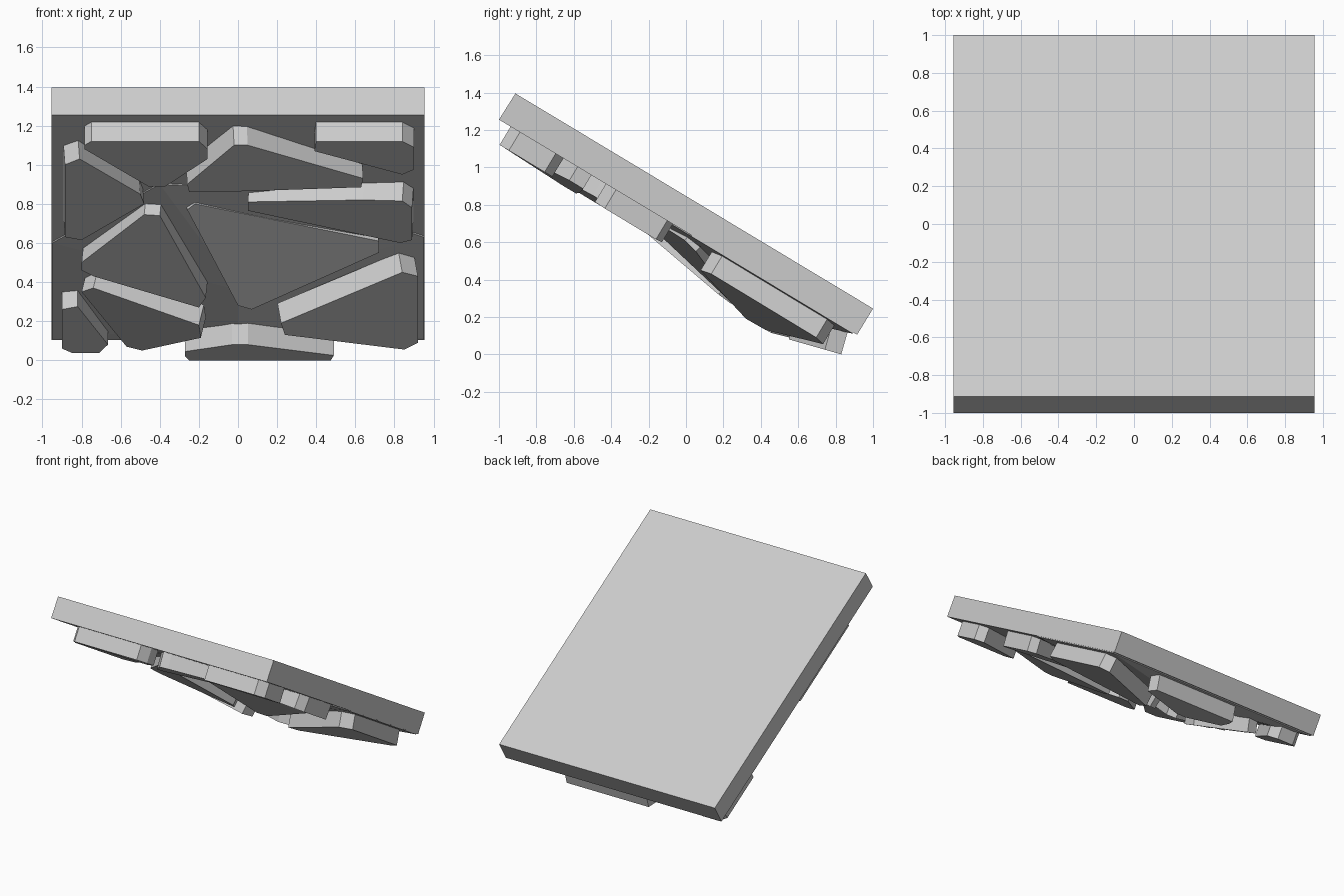
import bpy, bmesh
from mathutils import Vector

cube = bpy.data.objects.get("Cube")
if cube:
    bpy.data.objects.remove(cube, do_unlink=True)

# One plain stone grey for everything
stone = bpy.data.materials.new("stone_grey")
stone.use_nodes = True
stone.diffuse_color = (0.6, 0.6, 0.6, 1)
stone.node_tree.nodes["Principled BSDF"].inputs["Base Color"].default_value = (0.6, 0.6, 0.6, 1)


def finish(name, bm):
    bmesh.ops.recalc_face_normals(bm, faces=bm.faces)
    mesh = bpy.data.meshes.new(name)
    bm.to_mesh(mesh)
    bm.free()
    mesh.materials.append(stone)
    bpy.context.collection.objects.link(bpy.data.objects.new(name, mesh))


def prism(name, ring, depth):
    """Extrude a flat ring of points along the depth vector."""
    bm = bmesh.new()
    face = bm.faces.new([bm.verts.new(p) for p in ring])
    new = bmesh.ops.extrude_face_region(bm, geom=[face], use_keep_orig=True)["geom"]
    bmesh.ops.translate(bm, vec=depth, verts=[g for g in new if isinstance(g, bmesh.types.BMVert)])
    finish(name, bm)


def plate(name, outline, a=0.8625, b=-1.66, c=0.0, thick=0.12):
    """Outer face from an x, z outline lying on the plane y = a + b*z + c*x."""
    inward = -Vector((c, -1, b)).normalized() * thick
    prism(name, [(x, a + b * z + c * x, z) for x, z in outline], inward)


# Sloping slab
HALF = 0.955
profile = [(-0.912, 1.395), (1.0, 0.245), (0.915, 0.105), (-1.0, 1.255)]
prism("slab", [(-HALF, y, z) for y, z in profile], Vector((2 * HALF, 0, 0)))

# Low swelling on the underside, beneath the plates
rim = [(-0.95, 0.6), (-0.4, 0.9), (0.2, 0.87), (0.95, 0.63),
       (0.95, 0.11), (-0.95, 0.11)]
bm = bmesh.new()
for x, z in rim:
    for lift in (0, 0.03):
        bm.verts.new((x, 1.0757 - 1.6606 * z, z + lift))
for ridge in ((0, 0.27, 0.36), (0, 0.58, 0.185)):
    bm.verts.new(ridge)
hull = bmesh.ops.convex_hull(bm, input=bm.verts)
inner = [v for v in set(hull["geom_interior"]) if isinstance(v, bmesh.types.BMVert)]
bmesh.ops.delete(bm, geom=inner, context="VERTS")
finish("underside_swelling", bm)

# Upper plates, nearly parallel to the slab
plate("upper_right_plate", [(-0.785, 1.1), (-0.75, 1.12), (-0.2, 1.12), (-0.155, 1.08),
                            (-0.155, 1.03), (-0.37, 0.89), (-0.46, 0.89), (-0.785, 1.08)])
plate("upper_left_plate", [(0.4, 1.12), (0.84, 1.12), (0.9, 1.09), (0.9, 0.975),
                           (0.84, 0.95), (0.39, 1.07)])
plate("upper_middle_plate", [(-0.26, 0.9), (-0.02, 1.1), (0.05, 1.1), (0.64, 0.93),
                             (0.63, 0.885), (0.05, 0.865), (-0.25, 0.86)], c=0.09)
plate("right_edge_plate", [(-0.885, 1.0), (-0.81, 1.03), (-0.5, 0.85), (-0.48, 0.8),
                           (-0.8, 0.615), (-0.885, 0.63)], a=0.977, c=0.13)
plate("left_edge_plate", [(0.05, 0.81), (0.64, 0.82), (0.84, 0.815), (0.89, 0.78),
                          (0.89, 0.615), (0.83, 0.6), (0.05, 0.765)], a=0.967, c=-0.12)

# Lower plates, tipped outward over the swelling
plate("centre_plate", [(-0.26, 0.77), (-0.22, 0.8), (0.72, 0.61), (0.72, 0.55),
                       (0.07, 0.26), (0.0, 0.28)], 0.519, -1.0, 0.116)
plate("right_middle_plate", [(-0.8, 0.5), (-0.48, 0.745), (-0.4, 0.74), (-0.165, 0.32),
                             (-0.2, 0.27), (-0.74, 0.43), (-0.8, 0.46)], 0.553, -1.254, -0.136)
plate("lower_right_plate", [(-0.8, 0.35), (-0.74, 0.37), (-0.2, 0.18), (-0.19, 0.115),
                            (-0.49, 0.05), (-0.57, 0.07)], 0.581, -1.865, -0.465)
plate("lower_left_plate", [(0.22, 0.19), (0.84, 0.45), (0.92, 0.43), (0.92, 0.09),
                           (0.85, 0.055), (0.24, 0.13)], 0.5685, -1.65, 0.3)
plate("corner_plate", [(-0.9, 0.26), (-0.82, 0.275), (-0.665, 0.08), (-0.71, 0.038),
                       (-0.85, 0.038), (-0.9, 0.06)])
plate("bottom_plate", [(-0.27, 0.045), (-0.03, 0.08), (0.05, 0.08), (0.49, 0.025),
                       (0.475, 0.0), (-0.25, 0.0), (-0.27, 0.02)], 0.83, -3.5)
